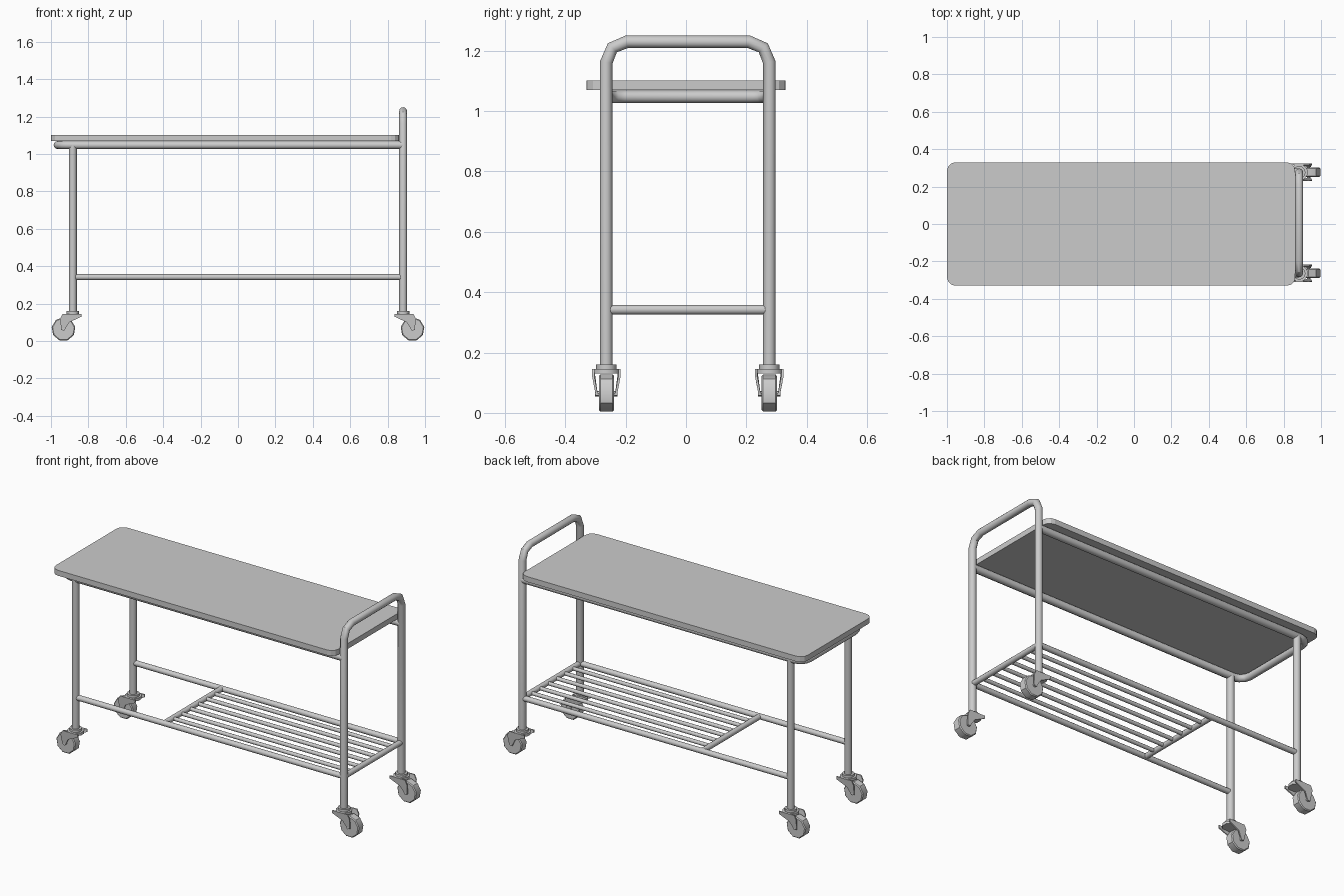
import bpy, bmesh, math
from mathutils import Matrix

cube = bpy.data.objects.get("Cube")
if cube:
    bpy.data.objects.remove(cube, do_unlink=True)

metal = bpy.data.materials.new("light_grey_metal")
metal.use_nodes = True
grey = (0.6, 0.6, 0.6, 1)
metal.diffuse_color = grey
metal.node_tree.nodes["Principled BSDF"].inputs["Base Color"].default_value = grey

LEG_X, MID_Y, HALF_Y, RAIL_Z = 0.883, 0.006, 0.27, 1.048
SHELF_Z = 0.342


def add(name, bm, smooth=True):
    bmesh.ops.recalc_face_normals(bm, faces=bm.faces)
    mesh = bpy.data.meshes.new(name)
    bm.to_mesh(mesh)
    bm.free()
    mesh.materials.append(metal)
    obj = bpy.data.objects.new(name, mesh)
    bpy.context.collection.objects.link(obj)
    if smooth:
        bpy.ops.object.select_all(action="DESELECT")
        obj.select_set(True)
        bpy.context.view_layer.objects.active = obj
        bpy.ops.object.shade_smooth_by_angle(angle=math.radians(40))
    return obj


def tube(name, points, radius):
    """Round bar swept along a path."""
    curve = bpy.data.curves.new(name, "CURVE")
    curve.dimensions = "3D"
    curve.bevel_depth = radius
    curve.bevel_resolution = 4
    curve.use_fill_caps = True
    spline = curve.splines.new("POLY")
    spline.points.add(len(points) - 1)
    for p, co in zip(spline.points, points):
        p.co = (*co, 1)
    temp = bpy.data.objects.new(name + "_path", curve)
    bpy.context.collection.objects.link(temp)
    bpy.context.view_layer.update()
    mesh = bpy.data.meshes.new_from_object(
        temp.evaluated_get(bpy.context.evaluated_depsgraph_get()))
    bm = bmesh.new()
    bm.from_mesh(mesh)
    bpy.data.objects.remove(temp, do_unlink=True)
    return add(name, bm)


def arc(cu, cv, radius, start, end, steps):
    angles = [math.radians(start + (end - start) * i / steps) for i in range(steps + 1)]
    return [(cu + radius * math.cos(a), cv + radius * math.sin(a)) for a in angles]


def prism(bm, points, offset):
    """Close a solid between a ring of points and its shifted copy."""
    base = bm.faces.new([bm.verts.new(p) for p in points])
    out = bmesh.ops.extrude_face_region(bm, geom=[base], use_keep_orig=True)
    verts = [g for g in out["geom"] if isinstance(g, bmesh.types.BMVert)]
    bmesh.ops.translate(bm, verts=verts, vec=offset)


def disc(bm, centre, radius, depth, sides, axis="Z"):
    turn = Matrix.Rotation(math.pi / 2, 4, "X") if axis == "Y" else Matrix()
    bmesh.ops.create_cone(bm, cap_ends=True, segments=sides, radius1=radius,
                          radius2=radius, depth=depth,
                          matrix=Matrix.Translation(centre) @ turn)


# Table top with rounded corners
left, right, half, r = -1.0, 0.862, 0.33, 0.045
outline = (arc(right - r, half - r, r, 0, 90, 3) + arc(left + r, half - r, r, 90, 180, 3)
           + arc(left + r, r - half, r, 180, 270, 3) + arc(right - r, r - half, r, 270, 360, 3))
bm = bmesh.new()
prism(bm, [(x, y, 1.07) for x, y in outline], (0, 0, 0.032))
add("table_top", bm, smooth=False)

# U-shaped rail below the top
r = 0.06
bend = arc(-0.965 + r, HALF_Y - r, r, 90, 180, 3)
path = [(LEG_X, HALF_Y)] + bend
path += [(x, -y) for x, y in reversed(path)]
tube("top_rail", [(x, MID_Y + y, RAIL_Z) for x, y in path], 0.021)

# Handle and its two legs in one bent tube
r = 0.068
path = [(HALF_Y, 0.155)] + arc(HALF_Y - r, 1.23 - r, r, 0, 90, 2)
path += [(-y, z) for y, z in reversed(path)]
tube("handle_legs", [(LEG_X, MID_Y + y, z) for y, z in path], 0.021)

# Plain legs and lower side rails
for side, s in (("left", 1), ("right", -1)):
    y = MID_Y + s * HALF_Y
    tube("end_leg_" + side, [(-LEG_X, y, 0.155), (-LEG_X, y, RAIL_Z)], 0.021)
    tube("lower_rail_" + side, [(-LEG_X, y, SHELF_Z), (LEG_X, y, SHELF_Z)], 0.016)

# Slatted lower shelf
SHELF_X = -0.3
for name, x in (("shelf_end_bar", LEG_X), ("shelf_middle_bar", SHELF_X)):
    tube(name, [(x, MID_Y - HALF_Y, SHELF_Z), (x, MID_Y + HALF_Y, SHELF_Z)], 0.016)
SLATS = 6
for i in range(SLATS):
    y = MID_Y - HALF_Y + 2 * HALF_Y * (i + 1) / (SLATS + 1)
    tube(f"shelf_slat_{i + 1}", [(SHELF_X, y, SHELF_Z), (LEG_X, y, SHELF_Z)], 0.011)

# Casters trailing outwards from the legs
FORK = [(-0.045, 0.146), (0.055, 0.146), (0.068, 0.12), (0.062, 0.058),
        (0.045, 0.058), (0.02, 0.1), (-0.045, 0.13)]


def caster(name, x, y, out):
    wheel = bmesh.new()
    disc(wheel, (x + out * 0.05, y, 0.064), 0.064, 0.05, 9, "Y")
    bmesh.ops.bevel(wheel, geom=[e for e in wheel.edges if abs(e.verts[0].co.y - e.verts[1].co.y) < 0.01],
                    offset=0.005, segments=1, affect="EDGES")
    add(name + "_wheel", wheel)
    fork = bmesh.new()
    disc(fork, (x, y, 0.138), 0.046, 0.016, 10)
    disc(fork, (x, y, 0.152), 0.034, 0.016, 12)
    disc(fork, (x + out * 0.05, y, 0.064), 0.009, 0.074, 8, "Y")
    for s in (-1, 1):
        ring = [(x + out * u, y + s * (0.028 + 0.012 * min(1, (z - 0.058) / 0.06)), z)
                for u, z in FORK]
        prism(fork, ring, (0, s * 0.007, 0))
    add(name + "_fork", fork)


for end, out in (("handle_end", 1), ("plain_end", -1)):
    for side, s in (("left", 1), ("right", -1)):
        caster(f"{end}_{side}", out * LEG_X, MID_Y + s * HALF_Y, out)
